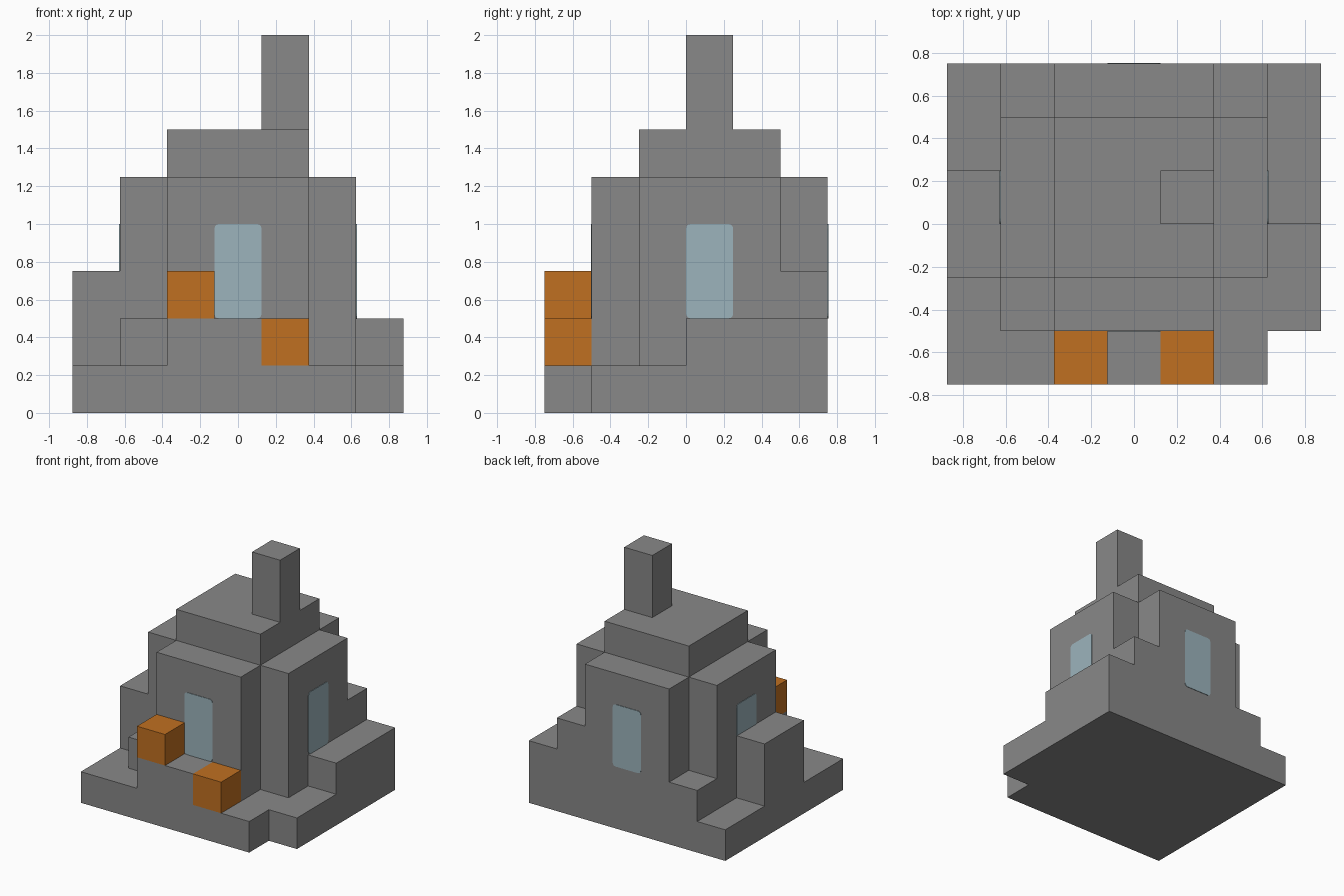
import bpy
import bmesh
from mathutils import Vector

cube = bpy.data.objects.get("Cube")
if cube:
    bpy.data.objects.remove(cube, do_unlink=True)

U = 0.25  # building module


def material(name, rgb):
    m = bpy.data.materials.new(name)
    m.use_nodes = True
    m.diffuse_color = (*rgb, 1)
    for n in m.node_tree.nodes:
        if n.type == 'BSDF_PRINCIPLED':
            n.inputs["Base Color"].default_value = (*rgb, 1)
    return m


STONE = material("grey stone", (0.246, 0.246, 0.246))
ORANGE = material("orange", (0.527, 0.162, 0.015))
GLASS = material("pale blue glass", (0.332, 0.456, 0.503))


def box(name, x, y, z, mat, bevel_axis=None):
    """Box between the given (low, high) limits, optionally rounded about one axis."""
    spans = (x, y, z)
    bm = bmesh.new()
    bmesh.ops.create_cube(bm, size=1)
    for v in bm.verts:
        v.co = Vector([s[0] if c < 0 else s[1] for c, s in zip(v.co, spans)])
    if bevel_axis is not None:
        edges = [e for e in bm.edges
                 if abs(e.verts[0].co[bevel_axis] - e.verts[1].co[bevel_axis]) > 1e-4]
        bmesh.ops.bevel(bm, geom=edges, offset=0.025, segments=3, profile=0.5,
                        affect='EDGES')
    bmesh.ops.recalc_face_normals(bm, faces=bm.faces)
    me = bpy.data.meshes.new(name)
    bm.to_mesh(me)
    bm.free()
    me.materials.append(mat)
    ob = bpy.data.objects.new(name, me)
    bpy.context.scene.collection.objects.link(ob)
    return ob


def block(name, x, y, top, bottom=0, mat=STONE):
    """Box with limits in modules (x and y from the centre, z from the ground)."""
    return box(name, *[(a * U, b * U) for a, b in (x, y, (bottom, top))], mat)


# Stone body: ground slab merged with wings, steps and buttresses
body = block("stone_body", (-3.5, 2.5), (-3, 3), 1)
parts = [
    block("slab_side", (1.5, 3.5), (-2, 3), 1),
    block("long_wing", (-1.5, 1.5), (-2, 3), 5),
    block("cross_wing", (-2.5, 2.5), (-1, 2), 5),
    block("upper_roof", (-1.5, 1.5), (-1, 2), 6),
    block("side_terrace", (1.5, 3.5), (0, 3), 2),
    block("rear_buttress", (1.5, 2.5), (2, 3), 3),
    block("side_buttress", (-3.5, -2.5), (-1, 1), 3),
    block("front_step", (-1.5, 0.5), (-3, -2), 2),
    block("front_plinth", (-2.5, -1.5), (-2, -1), 2),
    block("rear_plinth", (-2.5, -1.5), (2, 3), 2),
    block("chimney", (0.5, 1.5), (0, 1), 8),
]
for p in parts:
    mod = body.modifiers.new(p.name, 'BOOLEAN')
    mod.operation = 'UNION'
    mod.solver = 'EXACT'
    mod.object = p
merged = bpy.data.meshes.new_from_object(
    body.evaluated_get(bpy.context.evaluated_depsgraph_get()))
body.modifiers.clear()
body.data = merged
merged.materials.clear()
merged.materials.append(STONE)
for poly in merged.polygons:
    poly.material_index = 0
for p in parts:
    bpy.data.objects.remove(p, do_unlink=True)

# Orange blocks flanking the entrance
block("upper_orange_block", (-1.5, -0.5), (-3, -2), 3, 2, ORANGE)
block("lower_orange_block", (0.5, 1.5), (-3, -2), 2, 1, ORANGE)

# Rounded window plates, flush on the four wing ends
T = 0.004
SILL = (2 * U, 4 * U)
for name, wall in (("front_window", -2 * U), ("rear_window", 3 * U)):
    box(name, (-U / 2, U / 2), (wall - T, wall + T), SILL, GLASS, 1)
for name, wall in (("left_window", 2.5 * U), ("right_window", -2.5 * U)):
    box(name, (wall - T, wall + T), (0, U), SILL, GLASS, 0)
